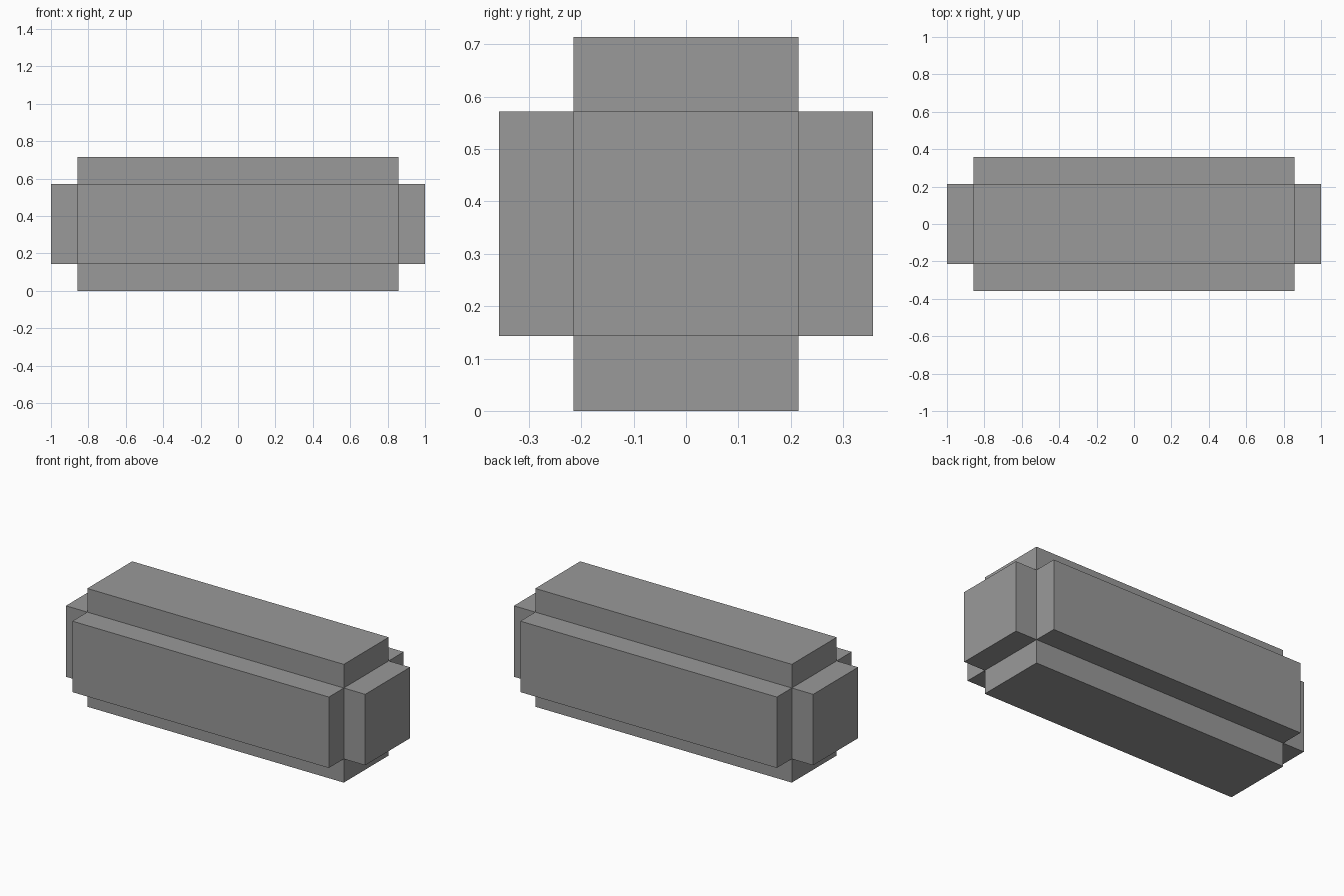
import bpy
import bmesh
from mathutils import Matrix

cube = bpy.data.objects.get("Cube")
if cube:
    bpy.data.objects.remove(cube, do_unlink=True)

STEP = 1 / 7                      # thickness of every raised panel
CORE = (12 * STEP, 3 * STEP, 3 * STEP)

# Single flat grey
grey = bpy.data.materials.new("plain grey")
grey.use_nodes = True
colour = (0.32, 0.32, 0.32, 1)
grey.diffuse_color = colour
grey.node_tree.nodes["Principled BSDF"].inputs["Base Color"].default_value = colour

# Core block
bm = bmesh.new()
bmesh.ops.create_cube(bm, size=1, matrix=Matrix.Diagonal((*CORE, 1)))
bm.normal_update()

# Raise a straight panel from each of the six sides
sides = [(face, face.normal.copy()) for face in bm.faces]
for face, normal in sides:
    panel = bmesh.ops.extrude_discrete_faces(bm, faces=[face])["faces"][0]
    bmesh.ops.translate(bm, verts=panel.verts, vec=normal * STEP)

# Stand the block on the ground
bmesh.ops.translate(bm, verts=bm.verts, vec=(0, 0, CORE[2] / 2 + STEP))

mesh = bpy.data.meshes.new("stepped_block")
bm.to_mesh(mesh)
bm.free()
mesh.materials.append(grey)
block = bpy.data.objects.new("stepped_block", mesh)
bpy.context.collection.objects.link(block)
